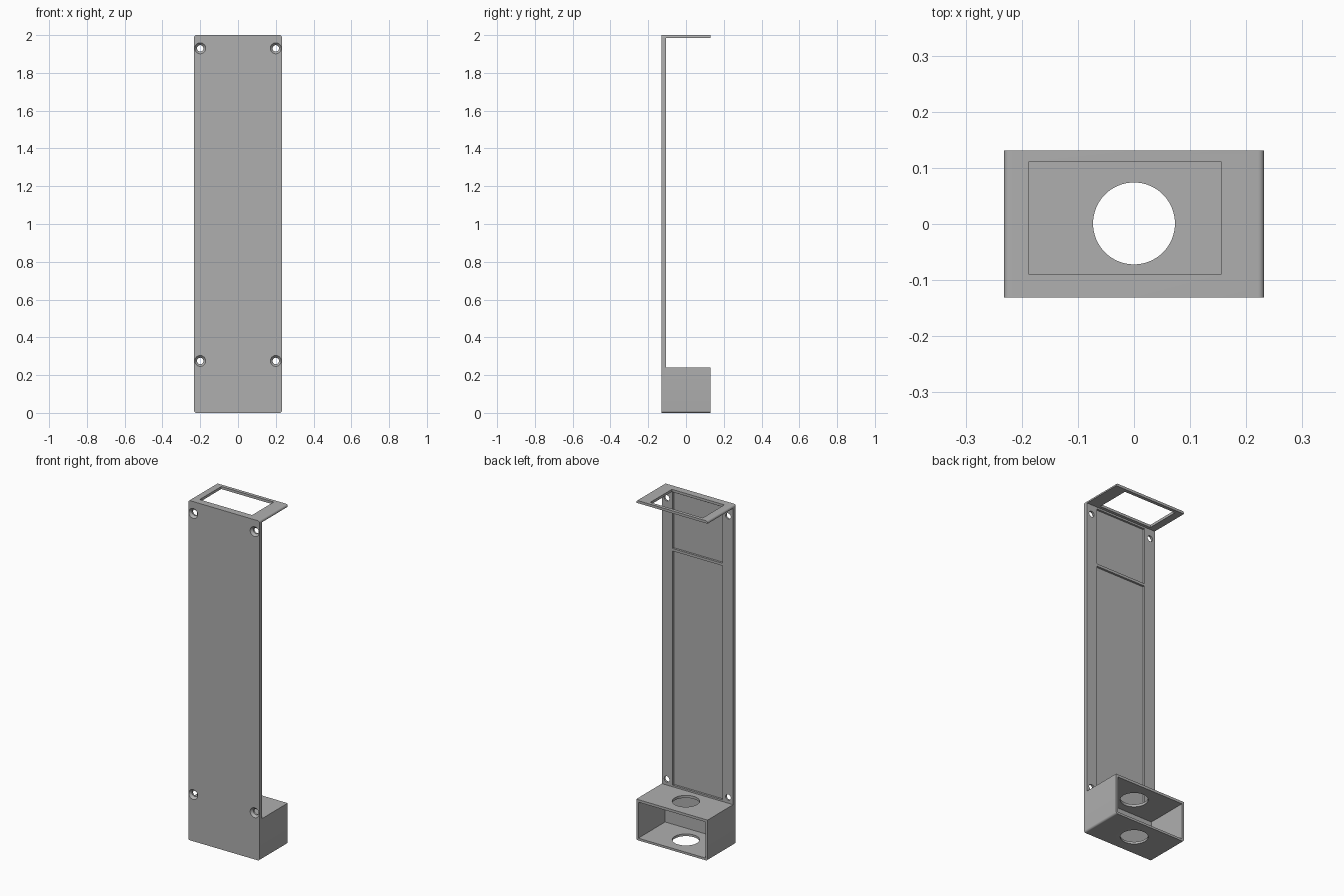
import bpy, bmesh, math
from mathutils import Matrix

old = bpy.data.objects.get("Cube")
if old:
    bpy.data.objects.remove(old, do_unlink=True)

W, D, H = 0.232, 0.131, 2.0      # half width, half depth, height
PLATE = -0.107                   # back surface of the plate
POCKET = -0.119                  # floor of the shallow pockets
BASE_TOP, FLANGE_BOTTOM = 0.24, 1.985

grey = bpy.data.materials.new("plain grey")
grey.use_nodes = True
colour = (0.43, 0.43, 0.43, 1)
grey.diffuse_color = colour
grey.node_tree.nodes["Principled BSDF"].inputs["Base Color"].default_value = colour


def finish(bm, name):
    bmesh.ops.recalc_face_normals(bm, faces=bm.faces)
    mesh = bpy.data.meshes.new(name)
    bm.to_mesh(mesh)
    bm.free()
    mesh.materials.append(grey)
    obj = bpy.data.objects.new(name, mesh)
    bpy.context.collection.objects.link(obj)
    return obj


def box(name, x, y, z):
    bm = bmesh.new()
    bmesh.ops.create_cube(bm, size=1)
    for v in bm.verts:
        for i, (low, high) in enumerate((x, y, z)):
            v.co[i] = low if v.co[i] < 0 else high
    return finish(bm, name)


def cone(name, centre, r1, r2, depth, along_y=False, sides=32):
    bm = bmesh.new()
    turn = Matrix.Rotation(-math.pi / 2, 4, "X") if along_y else Matrix()
    bmesh.ops.create_cone(bm, cap_ends=True, segments=sides, radius1=r1, radius2=r2,
                          depth=depth, matrix=Matrix.Translation(centre) @ turn)
    return finish(bm, name)


def cut(target, cutter):
    mod = target.modifiers.new("cut", "BOOLEAN")
    mod.operation, mod.solver, mod.object = "DIFFERENCE", "EXACT", cutter
    bpy.context.view_layer.objects.active = target
    bpy.ops.object.modifier_apply(modifier=mod.name)
    bpy.data.objects.remove(cutter, do_unlink=True)


# Solid body with rounded front-to-back edges
bm = bmesh.new()
R, steps = 0.011, 6
ring = []
for k, (sx, sz) in enumerate(((1, 1), (-1, 1), (-1, -1), (1, -1))):
    for s in range(steps + 1):
        a = (k + s / steps) * math.pi / 2
        ring.append(bm.verts.new((sx * (W - R) + R * math.cos(a), -D,
                                  H / 2 + sz * (H / 2 - R) + R * math.sin(a))))
face = bm.faces.new(ring)
out = bmesh.ops.extrude_face_region(bm, geom=[face])
bmesh.ops.translate(bm, vec=(0, 2 * D, 0),
                    verts=[g for g in out["geom"] if isinstance(g, bmesh.types.BMVert)])
bracket = finish(bm, "wall_bracket")

# Open space between the base box and the top flange
cut(bracket, box("open_space", (-1, 1), (PLATE, 1), (BASE_TOP, FLANGE_BOTTOM)))

# Upper and lower pockets with a thin rib between them
for low, high in ((0.25, 1.628), (1.643, 1.975)):
    cut(bracket, box("pocket", (-0.162, 0.162), (POCKET, 0), (low, high)))

# Base cavity open at the back
cut(bracket, box("base_cavity", (-W + 0.013, W - 0.013), (POCKET, 1), (0.013, BASE_TOP - 0.015)))

# Window in the top flange
cut(bracket, box("flange_window", (-0.187, 0.155), (-0.09, 0.111), (1.9, 2.1)))

# Round hole through the roof and floor of the base
cut(bracket, cone("base_hole", (0, 0.001, 0.12), 0.073, 0.073, 0.5, sides=64))

# Countersunk screw holes
for x in (-0.2, 0.2):
    for z in (0.275, 1.93):
        cut(bracket, cone("screw_hole", (x, -0.12, z), 0.017, 0.017, 0.1, True))
        cut(bracket, cone("countersink", (x, -0.125, z), 0.03, 0.017, 0.014, True))

# Crisp edges with smooth rounds
bpy.ops.object.select_all(action="DESELECT")
bracket.select_set(True)
bpy.context.view_layer.objects.active = bracket
bpy.ops.object.shade_smooth_by_angle(angle=math.radians(30))
